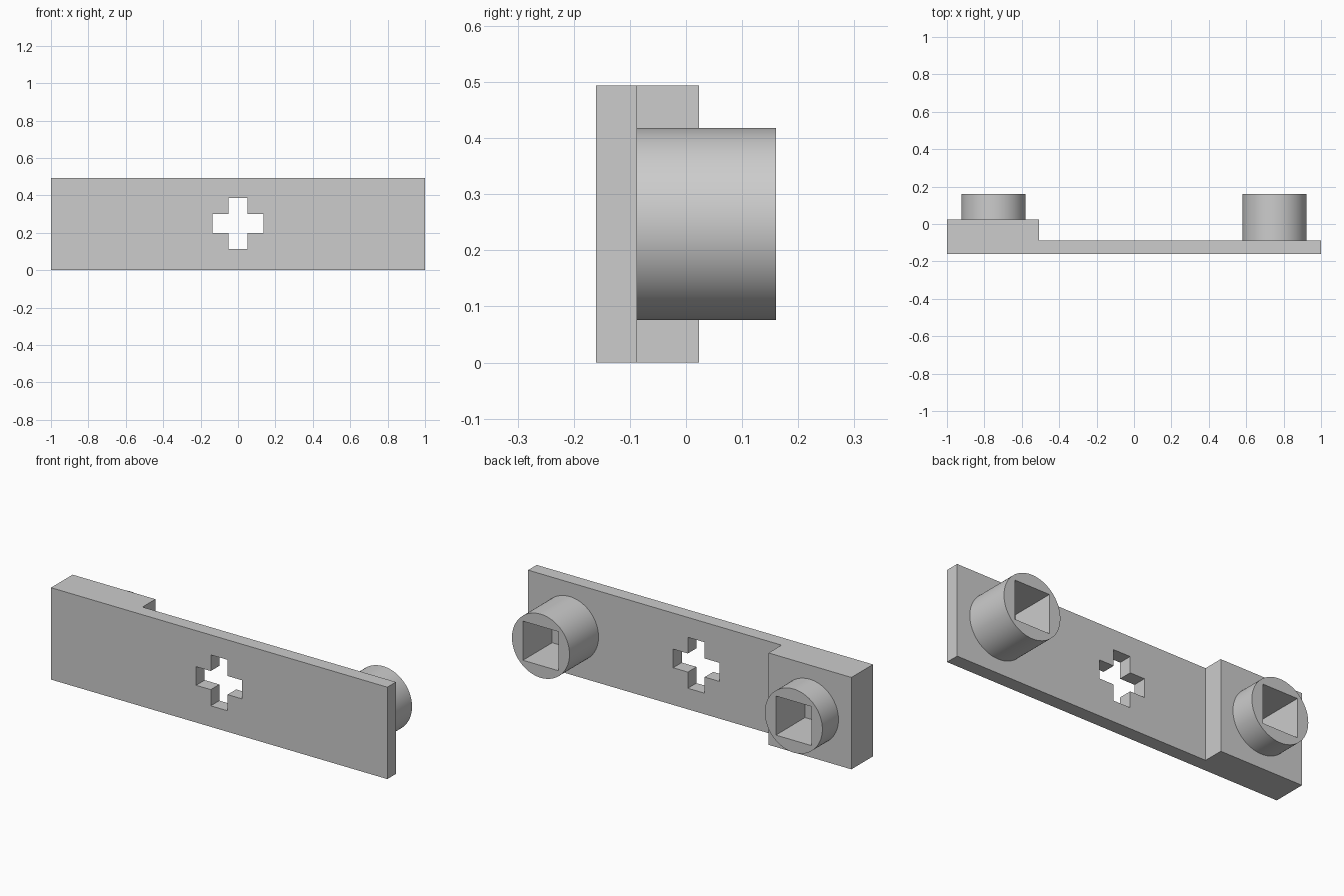
import bpy, bmesh, math
from mathutils import Matrix

if "Cube" in bpy.data.objects:
    bpy.data.objects.remove(bpy.data.objects["Cube"])

FRONT, PLATE, STEP, BACK = -0.16, -0.087, 0.023, 0.16
HEIGHT, MID = 0.494, 0.247
BOSS_X, BOSS_R, SOCKET = 0.752, 0.171, 0.105

grey = bpy.data.materials.new("light_grey")
grey.diffuse_color = (0.604, 0.604, 0.604, 1)
grey.use_nodes = True
grey.node_tree.nodes["Principled BSDF"].inputs["Base Color"].default_value = grey.diffuse_color


def finish(name, bm):
    bmesh.ops.recalc_face_normals(bm, faces=bm.faces)
    mesh = bpy.data.meshes.new(name)
    bm.to_mesh(mesh)
    bm.free()
    mesh.materials.append(grey)
    obj = bpy.data.objects.new(name, mesh)
    bpy.context.collection.objects.link(obj)
    return obj


def prism(name, points, direction):
    """Extrude a closed profile along a direction."""
    bm = bmesh.new()
    face = bm.faces.new([bm.verts.new(p) for p in points])
    ext = bmesh.ops.extrude_face_region(bm, geom=[face])
    verts = [v for v in ext["geom"] if isinstance(v, bmesh.types.BMVert)]
    bmesh.ops.translate(bm, verts=verts, vec=direction)
    return finish(name, bm)


def cut(obj, cutter):
    """Subtract the cutter, apply the result and discard the cutter."""
    cutter.hide_render = True
    mod = obj.modifiers.new("cut", "BOOLEAN")
    mod.operation, mod.solver, mod.object = "DIFFERENCE", "EXACT", cutter
    bpy.ops.object.select_all(action="DESELECT")
    bpy.context.view_layer.objects.active = obj
    obj.select_set(True)
    bpy.ops.object.modifier_apply(modifier=mod.name)
    bpy.data.objects.remove(cutter)


def socket_cutter(x, y0):
    s = SOCKET
    pts = [(x + a * s, y0, MID + b * s) for a, b in ((-1, -1), (1, -1), (1, 1), (-1, 1))]
    return prism("socket_cutter", pts, (0, 0.5, 0))


# Stepped plate: thin bar with a thicker block at one end
outline = [(-1, FRONT), (1, FRONT), (1, PLATE), (-0.507, PLATE), (-0.507, STEP), (-1, STEP)]
plate = prism("stepped_plate", [(x, y, 0) for x, y in outline], (0, 0, HEIGHT))

# Cross-shaped hole through the middle
a, b = 0.137, 0.05
cross = [(b, a), (b, b), (a, b), (a, -b), (b, -b), (b, -a),
         (-b, -a), (-b, -b), (-a, -b), (-a, b), (-b, b), (-b, a)]
cut(plate, prism("cross_cutter", [(x, -0.3, 0.25 + z) for x, z in cross], (0, 0.5, 0)))

# Square socket continues down through the thick block
cut(plate, socket_cutter(-BOSS_X, PLATE))

# Round bosses with square sockets
for name, x, base in (("block_boss", -BOSS_X, STEP), ("plate_boss", BOSS_X, PLATE)):
    bm = bmesh.new()
    place = Matrix.Translation((x, (base + BACK) / 2, MID)) @ Matrix.Rotation(math.pi / 2, 4, "X")
    bmesh.ops.create_cone(bm, cap_ends=True, segments=96, radius1=BOSS_R, radius2=BOSS_R,
                          depth=BACK - base, matrix=place)
    boss = finish(name, bm)
    cut(boss, socket_cutter(x, -0.2))
    bpy.ops.object.shade_smooth_by_angle(angle=math.radians(30))
